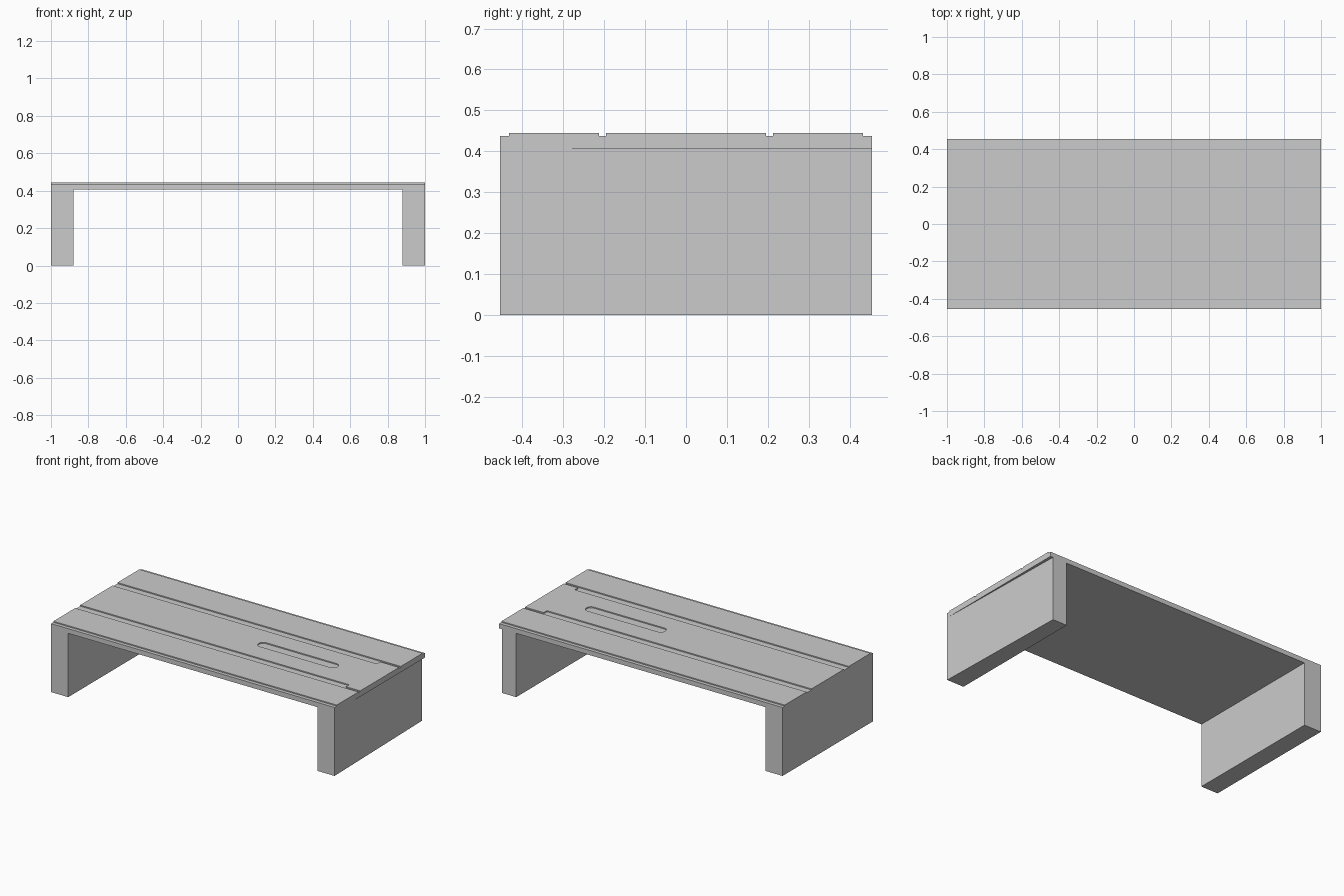
import bpy, bmesh, math

if "Cube" in bpy.data.objects:
    bpy.data.objects.remove(bpy.data.objects["Cube"])

TOP, FLOOR, UNDER = 0.444, 0.437, 0.407   # board top, recess floor, board underside
W, D = 1.0, 0.455                         # half width, half depth


def prism(name, outline, z0, z1):
    """Extrude a counter-clockwise plan outline from z0 to z1."""
    bm = bmesh.new()
    base = bm.faces.new([bm.verts.new((x, y, z0)) for x, y in outline])
    ext = bmesh.ops.extrude_face_region(bm, geom=[base], use_keep_orig=True)
    for v in ext["geom"]:
        if isinstance(v, bmesh.types.BMVert):
            v.co.z = z1
    bmesh.ops.recalc_face_normals(bm, faces=bm.faces)
    mesh = bpy.data.meshes.new(name)
    bm.to_mesh(mesh)
    bm.free()
    ob = bpy.data.objects.new(name, mesh)
    bpy.context.collection.objects.link(ob)
    return ob


def rect(x0, x1, y0, y1):
    return [(x0, y0), (x1, y0), (x1, y1), (x0, y1)]


def rounded(x0, x1, y0, y1, r, n=6):
    corners = [(x1 - r, y1 - r), (x0 + r, y1 - r), (x0 + r, y0 + r), (x1 - r, y0 + r)]
    return [(cx + r * math.cos(a), cy + r * math.sin(a))
            for k, (cx, cy) in enumerate(corners)
            for a in [(k + i / n) * math.pi / 2 for i in range(n + 1)]]


def groove(side, inner, mid, outer, step_x):
    """Wide groove that narrows near the right end."""
    pts = [(-1.1, outer), (1.1, outer), (1.1, mid), (step_x, mid),
           (step_x, inner), (-1.1, inner)]
    return [(x, side * y) for x, y in pts]


# Top board
board = prism("top_board", rect(-W, W, -D, D), UNDER, TOP)

# Recesses: edge rebates, two stepped grooves, rounded pen slot
recesses = {
    "front_rebate_cutter": rect(-1.1, 1.1, -0.6, -0.433),
    "back_rebate_cutter": rect(-1.1, 1.1, 0.433, 0.6),
    "front_groove_cutter": groove(-1, 0.163, 0.196, 0.213, 0.90),
    "back_groove_cutter": groove(1, 0.163, 0.196, 0.213, 0.867),
    "slot_cutter": rounded(0.147, 0.702, -0.032, 0.032, 0.029),
}
for name, outline in recesses.items():
    cutter = prism(name, outline, FLOOR, 0.5)
    cutter.hide_render = True
    cutter.hide_set(True)
    mod = board.modifiers.new(name, 'BOOLEAN')
    mod.operation, mod.solver, mod.object = 'DIFFERENCE', 'EXACT', cutter

# Panel legs; the right one tapers inward toward the back
prism("left_leg", rect(-W, -0.88, -D, D), 0, UNDER)
prism("right_leg", [(0.88, -D), (W, -D), (0.981, D), (0.88, D)], 0, UNDER)
